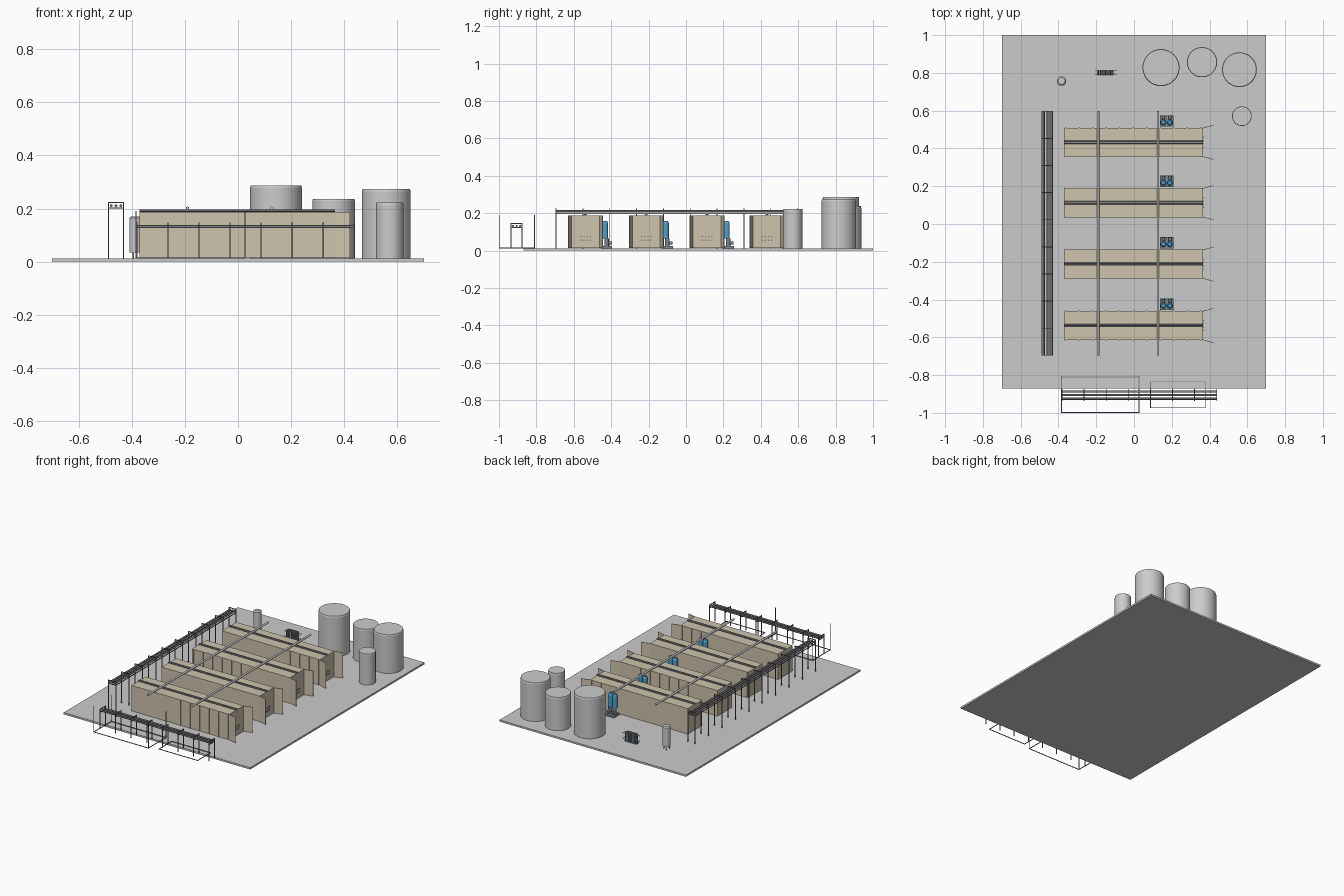
import bpy, bmesh, math
from mathutils import Vector, Matrix

if "Cube" in bpy.data.objects:
    bpy.data.objects.remove(bpy.data.objects["Cube"])


def mat(name, c):
    m = bpy.data.materials.new(name)
    m.diffuse_color = (*c, 1)
    m.use_nodes = True
    m.node_tree.nodes["Principled BSDF"].inputs["Base Color"].default_value = m.diffuse_color
    return m


TAN = mat("tan_panel", (0.62, 0.55, 0.42))
BLUE = mat("blue_paint", (0.08, 0.36, 0.62))
SLATE = mat("slate", (0.2, 0.24, 0.28))
STEEL = mat("dark_steel", (0.22, 0.22, 0.24))


class Part:
    """Collects boxes and cylinders into one named object."""

    def __init__(self, name, material=None):
        self.name, self.material, self.bm = name, material, bmesh.new()

    def box(self, x0, x1, y0, y1, z0, z1):
        m = Matrix.Translation(((x0 + x1) / 2, (y0 + y1) / 2, (z0 + z1) / 2))
        m = m @ Matrix.Diagonal((x1 - x0, y1 - y0, z1 - z0, 1))
        bmesh.ops.create_cube(self.bm, size=1, matrix=m)

    def rod(self, a, b, r, r2=None, n=16):
        a, b = Vector(a), Vector(b)
        d = b - a
        m = Matrix.Translation((a + b) / 2) @ d.to_track_quat('Z', 'Y').to_matrix().to_4x4()
        bmesh.ops.create_cone(self.bm, cap_ends=True, segments=n, radius1=r,
                              radius2=r if r2 is None else r2, depth=d.length, matrix=m)

    def done(self, smooth=False):
        me = bpy.data.meshes.new(self.name)
        self.bm.to_mesh(me)
        self.bm.free()
        ob = bpy.data.objects.new(self.name, me)
        bpy.context.collection.objects.link(ob)
        if self.material:
            me.materials.append(self.material)
        if smooth:
            bpy.context.view_layer.objects.active = ob
            ob.select_set(True)
            bpy.ops.object.shade_smooth_by_angle(angle=math.radians(35))
            ob.select_set(False)
        return ob


FLOOR = 0.012

# Ground slab
p = Part("ground_slab")
p.box(-0.7, 0.7, -0.87, 1.0, 0, FLOOR)
p.done()

# Storage tanks with a slightly inset roof and rim nozzles
for i, (x, y, r, top) in enumerate([(0.143, 0.828, 0.098, 0.287), (0.36, 0.857, 0.08, 0.237),
                                    (0.558, 0.817, 0.092, 0.273), (0.571, 0.571, 0.052, 0.222)]):
    p = Part(f"storage_tank_{i + 1}")
    p.rod((x, y, FLOOR), (x, y, top - 0.008), r, n=48)
    p.rod((x, y, top - 0.008), (x, y, top), r, r * 0.97, n=48)
    p.done(True)

# Small vessel on legs
p = Part("small_vessel")
vx, vy = -0.384, 0.757
p.rod((vx, vy, 0.035), (vx, vy, 0.165), 0.025, n=32)
p.rod((vx, vy, 0.165), (vx, vy, 0.171), 0.025, 0.018, n=32)
for k in range(3):
    a = k * math.tau / 3
    lx, ly = vx + 0.02 * math.cos(a), vy + 0.02 * math.sin(a)
    p.rod((lx, ly, FLOOR), (lx, ly, 0.05), 0.003, n=8)
p.done(True)

# Plate heat exchanger
p = Part("plate_exchanger", SLATE)
for k in range(9):
    x = -0.19 + k * 0.009
    p.box(x, x + 0.006, 0.785, 0.816, 0.016, 0.075)
for y in (0.79, 0.811):
    for z in (0.03, 0.065):
        p.rod((-0.207, y, z), (-0.09, y, z), 0.002, n=8)
p.box(-0.195, -0.107, 0.79, 0.811, FLOOR, 0.02)
p.done()

# Containers, doors, cable trays, port fittings and pump skids
X0, X1, HALF, Z0, Z1 = -0.37, 0.365, 0.077, 0.014, 0.187
for i, yc in enumerate((-0.5375, -0.2125, 0.1125, 0.4325)):
    p = Part(f"container_{i + 1}", TAN)
    p.box(X0, X1, yc - HALF, yc + HALF, Z0, Z1)
    for s in (-1, 1):
        for k in range(11):
            x = X0 + 0.005 + k * 0.0715
            y = yc + s * HALF
            p.box(x, x + 0.008, y - 0.0015, y + 0.0015, Z0, Z1)
    p.done()

    p = Part(f"container_doors_{i + 1}", TAN)
    for s in (-1, 1):
        start = len(p.bm.verts)
        p.box(0, 0.059, -0.0015, 0.0015, Z0, Z1)
        p.bm.verts.ensure_lookup_table()
        m = Matrix.Translation((X1, yc + s * (HALF - 0.0015), 0)) @ Matrix.Rotation(s * 0.27, 4, 'Z')
        bmesh.ops.transform(p.bm, matrix=m, verts=p.bm.verts[start:])
    p.done()

    p = Part(f"pipe_ports_{i + 1}", STEEL)
    for z in (0.055, 0.075):
        for k in range(4):
            y = yc - 0.025 + k * 0.017
            p.rod((X1, y, z), (X1 + 0.004, y, z), 0.004, n=12)
    p.done(True)

    p = Part(f"roof_tray_{i + 1}", STEEL)
    for s in (-1, 1):
        p.rod((X0, yc + s * 0.0045, 0.192), (X1, yc + s * 0.0045, 0.192), 0.004, n=12)
    p.done(True)

    y0 = yc + HALF + 0.006
    p = Part(f"pump_skid_{i + 1}", SLATE)
    p.box(0.138, 0.208, y0, y0 + 0.06, FLOOR, 0.024)
    for x in (0.156, 0.19):
        p.rod((x, y0 + 0.03, 0.024), (x, y0 + 0.03, 0.065), 0.012)
        p.rod((x, y0 + 0.03, 0.04), (x, y0 + 0.058, 0.04), 0.008)
    p.done(True)
    p = Part(f"pump_motor_{i + 1}", BLUE)
    for x in (0.156, 0.19):
        p.rod((x, y0 + 0.022, 0.065), (x, y0 + 0.022, 0.145), 0.016)
        p.rod((x, y0 + 0.022, 0.145), (x, y0 + 0.022, 0.157), 0.016, 0.01)
    p.done(True)

# Header pipes over the containers
for i, x in enumerate((-0.19, 0.127)):
    p = Part(f"header_pipe_{i + 1}")
    p.rod((x, -0.695, 0.201), (x, 0.597, 0.201), 0.0065)
    p.done(True)

# Side pipe rack
T = 0.0022
steel, pipes = Part("side_rack_frames", STEEL), Part("side_rack_pipes", STEEL)
for k in range(10):
    y = -0.695 + k * 0.1435
    for x in (-0.487, -0.431):
        steel.box(x - T, x + T, y - T, y + T, FLOOR, 0.225)
    for z in (0.202, 0.223):
        steel.box(-0.487, -0.431, y - T, y + T, z - T, z + T)
for x in (-0.477, -0.459, -0.441):
    pipes.rod((x, -0.697, 0.211), (x, 0.597, 0.211), 0.0055, n=12)
for x in (-0.487, -0.431):
    steel.box(x - T, x + T, -0.695, 0.5965, 0.2, 0.2044)
steel.done()
pipes.done(True)

# Front pipe rack
steel, pipes = Part("front_rack_frames", STEEL), Part("front_rack_pipes", STEEL)
for k in range(8):
    x = -0.381 + k * 0.117
    for y in (-0.935, -0.877):
        steel.box(x - T, x + T, y - T, y + T, 0.012, 0.147)
    for z in (0.124, 0.144):
        steel.box(x - T, x + T, -0.935, -0.877, z - T, z + T)
for y in (-0.925, -0.906, -0.887):
    pipes.rod((-0.383, y, 0.132), (0.44, y, 0.132), 0.0055, n=12)
steel.done()
pipes.done(True)

# Open bay outlines in front of the slab
for name, x0, x1, y0, y1, h in (("large_bay_frame", -0.384, 0.026, -0.998, -0.81, 0.19),
                                ("small_bay_frame", 0.087, 0.378, -0.972, -0.835, 0)):
    p = Part(name, STEEL)
    t = 0.0018
    for y in (y0, y1):
        p.box(x0 - t, x1 + t, y - t, y + t, 0.012, 0.016)
    for x in (x0, x1):
        p.box(x - t, x + t, y0 - t, y1 + t, 0.012, 0.016)
        if h:
            for y in (y0, y1):
                p.box(x - t, x + t, y - t, y + t, 0.012, h)
    p.done()
